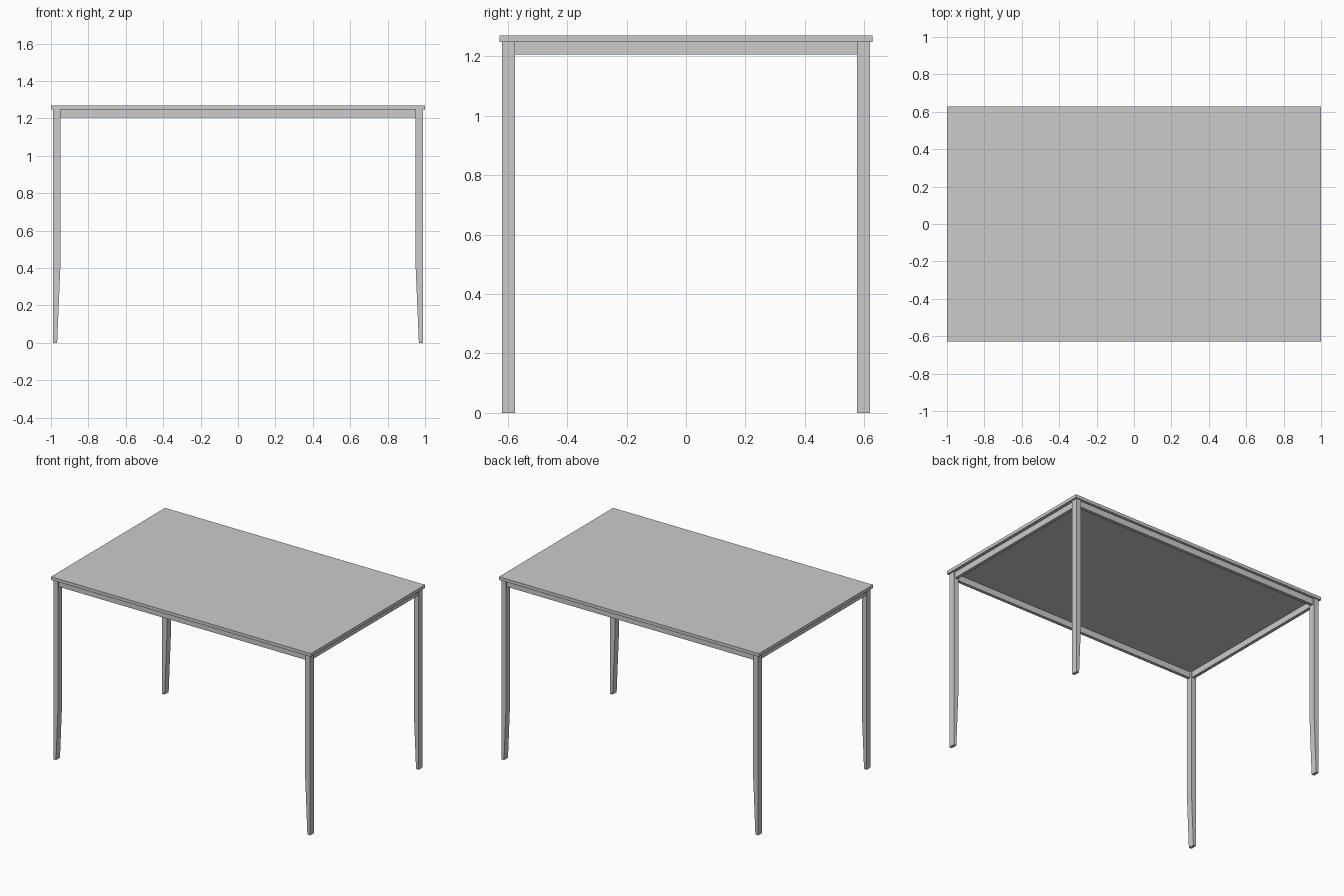
import bpy

if "Cube" in bpy.data.objects:
    bpy.data.objects.remove(bpy.data.objects["Cube"])

TOP_Z, UNDER_Z, APRON_Z = 1.27, 1.248, 1.206
X_OUT, X_IN, X_FOOT = 0.988, 0.950, 0.967
Y_OUT, Y_IN = 0.619, 0.575


def add_mesh(name, verts, faces):
    mesh = bpy.data.meshes.new(name)
    mesh.from_pydata(verts, [], faces)
    obj = bpy.data.objects.new(name, mesh)
    bpy.context.collection.objects.link(obj)
    return obj


def extrude_y(name, profile, y0, y1):
    """Extrude an (x, z) profile along y."""
    n = len(profile)
    verts = [(x, y0, z) for x, z in profile] + [(x, y1, z) for x, z in profile]
    faces = [tuple(range(n)), tuple(reversed(range(n, 2 * n)))]
    faces += [(i, i + n, (i + 1) % n + n, (i + 1) % n) for i in range(n)]
    # keep normals outward when the profile is mirrored
    area = sum(profile[i][0] * profile[(i + 1) % n][1]
               - profile[(i + 1) % n][0] * profile[i][1] for i in range(n))
    if area < 0:
        faces = [tuple(reversed(f)) for f in faces]
    return add_mesh(name, verts, faces)


def box(name, x0, x1, y0, y1, z0, z1):
    return extrude_y(name, [(x0, z0), (x1, z0), (x1, z1), (x0, z1)], y0, y1)


# Table top
box("table_top", -1, 1, -0.627, 0.627, UNDER_Z, TOP_Z)

# Legs, tapering on the inner side near the foot
leg_profile = [(X_FOOT, 0), (X_OUT, 0), (X_OUT, UNDER_Z), (X_IN, UNDER_Z),
               (X_IN, 0.40)]
for sx, side in ((-1, "left"), (1, "right")):
    profile = [(sx * x, z) for x, z in leg_profile]
    extrude_y(f"front_{side}_leg", profile, -Y_OUT, -Y_IN)
    extrude_y(f"back_{side}_leg", profile, Y_IN, Y_OUT)

# Apron rails between the legs, set slightly back from the leg faces
INSET, THICK = 0.010, 0.022
for s, end, side in ((-1, "front", "left"), (1, "back", "right")):
    ys = sorted((s * (Y_OUT - INSET), s * (Y_OUT - INSET - THICK)))
    box(f"{end}_apron", -X_IN, X_IN, *ys, APRON_Z, UNDER_Z)
    xs = sorted((s * (X_OUT - INSET), s * (X_OUT - INSET - THICK)))
    box(f"{side}_apron", *xs, -Y_IN, Y_IN, APRON_Z, UNDER_Z)
